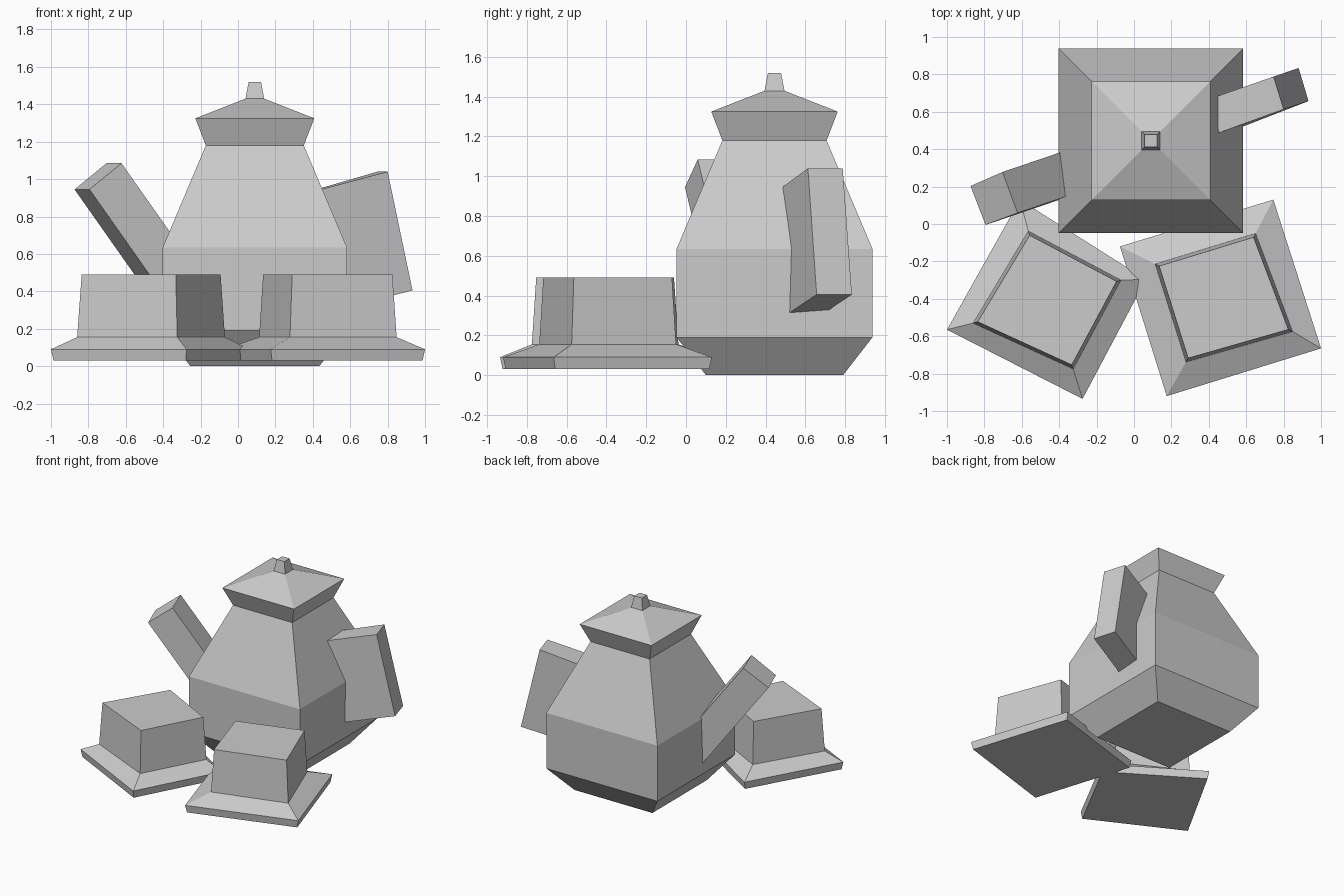
import bpy
from mathutils import Vector

if "Cube" in bpy.data.objects:
    bpy.data.objects.remove(bpy.data.objects["Cube"], do_unlink=True)

clay = bpy.data.materials.new("pale_grey_clay")
clay.use_nodes = True
clay.diffuse_color = (0.6, 0.6, 0.6, 1)
clay.node_tree.nodes["Principled BSDF"].inputs["Base Color"].default_value = clay.diffuse_color


def loft(name, rings):
    """Skin counter-clockwise four-corner rings into a closed flat-faced solid."""
    verts = [tuple(p) for ring in rings for p in ring]
    faces = [(3, 2, 1, 0)]
    for r in range(len(rings) - 1):
        a = 4 * r
        faces += [(a + i, a + (i + 1) % 4, a + 4 + (i + 1) % 4, a + 4 + i) for i in range(4)]
    top = len(verts) - 4
    faces.append(tuple(range(top, top + 4)))
    mesh = bpy.data.meshes.new(name)
    mesh.from_pydata(verts, [], faces)
    mesh.materials.append(clay)
    obj = bpy.data.objects.new(name, mesh)
    bpy.context.collection.objects.link(obj)
    return obj


def square_ring(half, z, cx=0.09, cy=0.445):
    return [(cx + sx * half, cy + sy * half, z)
            for sx, sy in ((-1, -1), (1, -1), (1, 1), (-1, 1))]


def flat_ring(corners, z, scale=1.0):
    mid = sum((Vector(c) for c in corners), Vector((0, 0))) / 4
    return [(*(mid + (Vector(c) - mid) * scale), z) for c in corners]


# Square pot, lid and knob
loft("pot_body", [square_ring(h, z) for h, z in
                  ((0.345, 0), (0.4925, 0.19), (0.4925, 0.635), (0.262, 1.18))])
loft("pot_lid", [square_ring(h, z) for h, z in
                 ((0.262, 1.18), (0.318, 1.325), (0.05, 1.43))])
loft("lid_knob", [square_ring(0.05, 1.43), square_ring(0.033, 1.52)])

# Spout: slanted end face swept down into the body
spout_end = [Vector(p) for p in ((-0.874, 0.203, 0.945), (-0.794, -0.005, 0.945),
                                 (-0.623, 0.059, 1.085), (-0.703, 0.278, 1.085))]
sweep = Vector((0.5, 0.17, -0.71))
loft("spout", [[p + sweep for p in spout_end], spout_end])

# Handle: slab running from inside the body to the leaning outer face
loft("handle", [
    [(0.45, 0.47, 0.28), (0.45, 0.67, 0.295), (0.35, 0.65, 0.925), (0.35, 0.45, 0.92)],
    [(0.933, 0.657, 0.405), (0.88, 0.834, 0.405), (0.746, 0.788, 1.04), (0.80, 0.613, 1.04)]])

# Two hand-shaped cups on saucers: outline of the rim and foot of the cup wall
sets = {
    "right": ([(-1, -0.565), (-0.275, -0.935), (0.064, -0.296), (-0.61, 0.13)],
              [(-0.86, -0.53), (-0.325, -0.775), (-0.07, -0.3), (-0.565, -0.038)]),
    "left": ([(0.175, -0.92), (1, -0.665), (0.745, 0.13), (-0.075, -0.12)],
             [(0.278, -0.738), (0.848, -0.575), (0.65, -0.05), (0.113, -0.214)]),
}
for side, (rim, foot) in sets.items():
    loft(side + "_saucer", [flat_ring(rim, 0.03, 0.975), flat_ring(rim, 0.09),
                            flat_ring(foot, 0.155)])
    loft(side + "_cup", [flat_ring(foot, 0.155), flat_ring(foot, 0.49, 0.94)])
